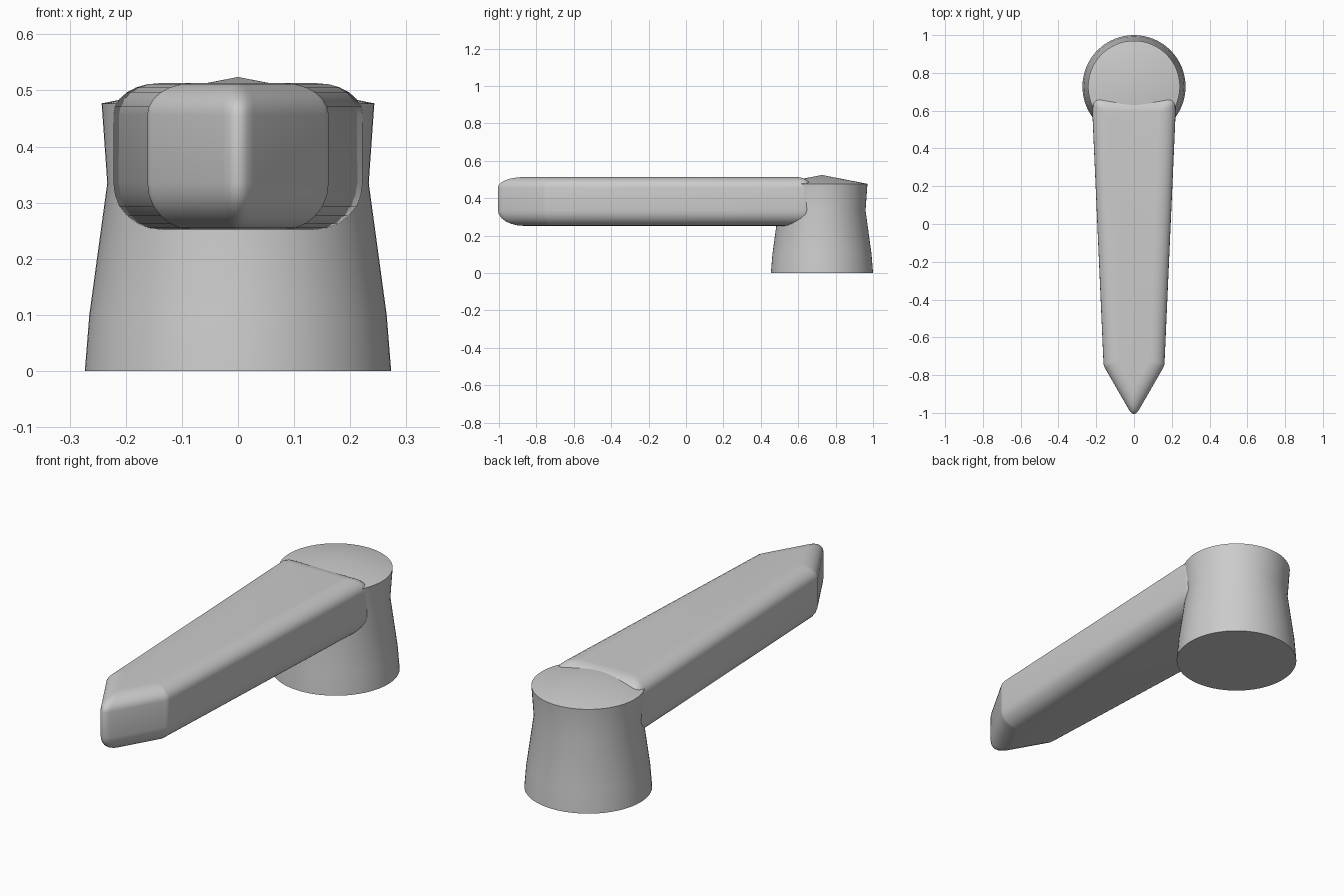
import bpy, bmesh, math
from mathutils import Vector

if "Cube" in bpy.data.objects:
    bpy.data.objects.remove(bpy.data.objects["Cube"])

mat = bpy.data.materials.new("light grey")
mat.diffuse_color = (0.6, 0.6, 0.6, 1)
mat.use_nodes = True
mat.node_tree.nodes["Principled BSDF"].inputs["Base Color"].default_value = mat.diffuse_color


def finish(name, bm, angle):
    bmesh.ops.recalc_face_normals(bm, faces=bm.faces)
    me = bpy.data.meshes.new(name)
    bm.to_mesh(me)
    bm.free()
    ob = bpy.data.objects.new(name, me)
    bpy.context.collection.objects.link(ob)
    me.materials.append(mat)
    bpy.ops.object.select_all(action='DESELECT')
    ob.select_set(True)
    bpy.context.view_layer.objects.active = ob
    bpy.ops.object.shade_smooth_by_angle(angle=math.radians(angle))


def bridge(bm, rings):
    for a, b in zip(rings, rings[1:]):
        for i in range(len(a)):
            j = (i + 1) % len(a)
            bm.faces.new((a[i], a[j], b[j], b[i]))


# Hub: waisted round post with a shallow conical top
bm = bmesh.new()
N, CY = 64, 0.727
rings = []
for r, z in [(0.273, 0), (0.265, 0.10), (0.233, 0.335), (0.243, 0.477)]:
    rings.append([bm.verts.new((r * math.cos(2 * math.pi * i / N),
                                CY + r * math.sin(2 * math.pi * i / N), z)) for i in range(N)])
bridge(bm, rings)
bm.faces.new(rings[0])
apex = bm.verts.new((0, CY, 0.524))
for i in range(N):
    bm.faces.new((rings[-1][i], rings[-1][(i + 1) % N], apex))
finish("hub", bm, 30)

# Lever arm: tapered pointed outline, inset level by level for rounded edges
outline = [Vector(p) for p in [(0.224, 0.67), (-0.224, 0.67), (-0.161, -0.75),
                               (0, -1.03), (0.161, -0.75)]]
cuts = [0.045, 0.045, 0.012, 0.055, 0.012]   # corner rounding lengths


def inset(pts, d):
    out = []
    for i, p in enumerate(pts):
        e1 = (p - pts[i - 1]).normalized()
        e2 = (pts[(i + 1) % len(pts)] - p).normalized()
        n1, n2 = Vector((-e1.y, e1.x)), Vector((-e2.y, e2.x))
        out.append(p + (n1 + n2) * (d / (1 + n1.dot(n2))))
    return out


def rounded(pts, scale):
    out = []
    for i, p in enumerate(pts):
        c = cuts[i] * scale
        a = p + (pts[i - 1] - p).normalized() * c
        b = p + (pts[(i + 1) % len(pts)] - p).normalized() * c
        for k in range(6):
            t = k / 5
            out.append(a * (1 - t) ** 2 + p * 2 * t * (1 - t) + b * t * t)
    return out


DEPTH, STEPS = 0.08, 6
levels = []
for k in range(STEPS + 1):                   # lower rounding
    t = math.pi / 2 * k / STEPS
    levels.append((DEPTH * (1 - math.sin(t)), 0.335 - 0.083 * math.cos(t)))
for k in range(STEPS + 1):                   # upper rounding
    t = math.pi / 2 * k / STEPS
    levels.append((DEPTH * (1 - math.cos(t)), 0.457 + 0.056 * math.sin(t)))

bm = bmesh.new()
rings = []
for d, z in levels:
    pts = rounded(inset(outline, d), 1 - 0.8 * d / DEPTH)
    rings.append([bm.verts.new((p.x, p.y, z)) for p in pts])
bridge(bm, rings)
bm.faces.new(rings[0])
bm.faces.new(rings[-1])
finish("lever_arm", bm, 35)
